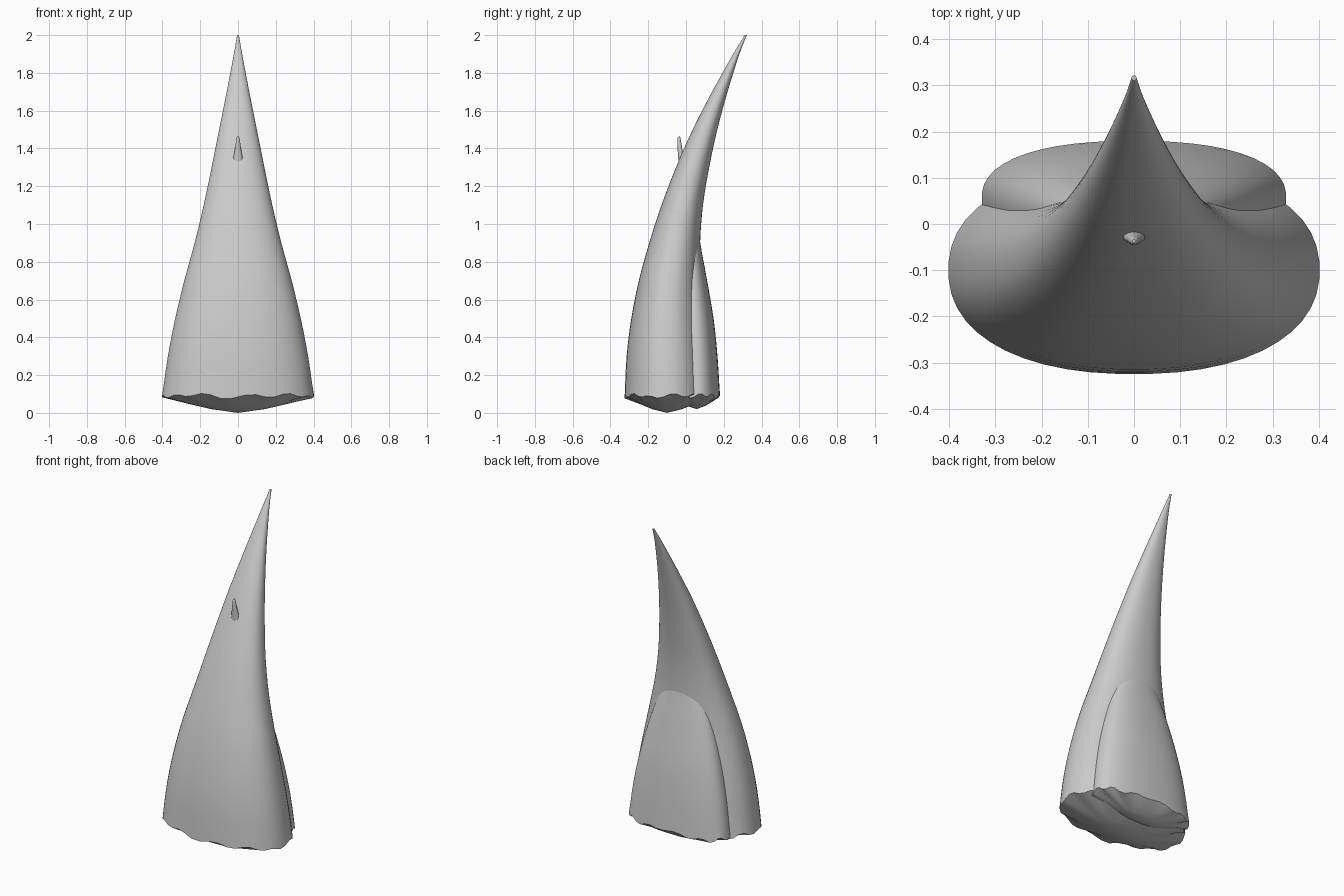
import bpy, bmesh, math

if "Cube" in bpy.data.objects:
    bpy.data.objects.remove(bpy.data.objects["Cube"], do_unlink=True)

ivory = bpy.data.materials.new("pale_grey")
ivory.use_nodes = True
ivory.diffuse_color = (0.6, 0.6, 0.6, 1)
ivory.node_tree.nodes["Principled BSDF"].inputs["Base Color"].default_value = (0.6, 0.6, 0.6, 1)


def refine(rows, steps):
    """Catmull-Rom interpolation between the section rows."""
    out = []
    for i in range(len(rows) - 1):
        p0, p1, p2 = rows[max(i - 1, 0)], rows[i], rows[i + 1]
        p3 = rows[min(i + 2, len(rows) - 1)]
        for s in range(steps):
            t = s / steps
            out.append([b + 0.5 * t * (c - a + t * (2 * a - 5 * b + 4 * c - d + t * (3 * (b - c) + d - a)))
                        for a, b, c, d in zip(p0, p1, p2, p3)])
    return out + [rows[-1]]


def spow(v, e):
    return math.copysign(abs(v) ** e, v)


def horn(name, rows, sides, steps, power, dip=0.0, wave=0.0):
    """Loft oval sections (height, half width, front y, back y), closed by a domed base."""
    bm = bmesh.new()

    def ring(z, a, front, back, scale=1.0, ripple=0.0):
        c, b = (front + back) / 2, (back - front) / 2
        verts = []
        for k in range(sides):
            t = math.tau * (k + 0.5) / sides
            x = a * scale * spow(math.cos(t), 2 / power)
            y = c + b * scale * spow(math.sin(t), 2 / power)
            dz = ripple * (0.6 * (-1) ** (k // 2) + 0.5 * math.sin(5 * t) + 0.3 * math.cos(9 * t))
            verts.append(bm.verts.new((x, y, z + dz)))
        return verts

    rings = []
    base = rows[0]
    # base rings, from the middle out to the ragged rim
    if dip:
        for s, drop in ((0.35, 0.78), (0.7, 0.42)):
            rings.append(ring(base[0] - dip * drop, *base[1:], scale=s))
    for i, row in enumerate(refine(rows, steps)):
        rings.append(ring(*row, ripple=wave if i == 0 else 0.0))
    for low, high in zip(rings, rings[1:]):
        for k in range(sides):
            n = (k + 1) % sides
            bm.faces.new((low[k], low[n], high[n], high[k]))
    bm.faces.new(rings[-1])
    bottom = bm.verts.new((0, (base[2] + base[3]) / 2, base[0] - dip))
    for k in range(sides):
        bm.faces.new((bottom, rings[0][(k + 1) % sides], rings[0][k]))
    bmesh.ops.recalc_face_normals(bm, faces=bm.faces)

    mesh = bpy.data.meshes.new(name)
    bm.to_mesh(mesh)
    bm.free()
    mesh.materials.append(ivory)
    obj = bpy.data.objects.new(name, mesh)
    bpy.context.collection.objects.link(obj)
    bpy.ops.object.select_all(action="DESELECT")
    obj.select_set(True)
    bpy.context.view_layer.objects.active = obj
    bpy.ops.object.shade_smooth_by_angle(angle=math.radians(35))


# main curved spike
horn("main_spike", [
    (0.09, 0.402, -0.325, 0.125),
    (0.3, 0.372, -0.315, 0.11),
    (0.5, 0.333, -0.29, 0.09),
    (0.7, 0.285, -0.25, 0.075),
    (0.9, 0.23, -0.195, 0.075),
    (1.1, 0.182, -0.13, 0.09),
    (1.3, 0.14, -0.053, 0.123),
    (1.5, 0.1, 0.035, 0.166),
    (1.7, 0.06, 0.138, 0.22),
    (1.9, 0.022, 0.25, 0.283),
    (2.0, 0.005, 0.311, 0.322),
], 48, 3, 2.25, dip=0.09, wave=0.011)

# shorter lobe behind the spike
horn("rear_lobe", [
    (0.09, 0.33, -0.07, 0.18),
    (0.3, 0.302, -0.07, 0.167),
    (0.5, 0.262, -0.07, 0.146),
    (0.7, 0.208, -0.06, 0.112),
    (0.85, 0.155, -0.05, 0.084),
    (0.95, 0.1, -0.04, 0.066),
    (1.0, 0.04, -0.02, 0.04),
], 48, 3, 2.35, dip=0.07, wave=0.011)

# small thorn on the front
horn("front_thorn", [
    (1.3, 0.031, -0.04, -0.005),
    (1.34, 0.027, -0.041, -0.009),
    (1.4, 0.016, -0.045, -0.02),
    (1.45, 0.009, -0.046, -0.028),
    (1.462, 0.004, -0.041, -0.033),
], 16, 2, 2.0)
